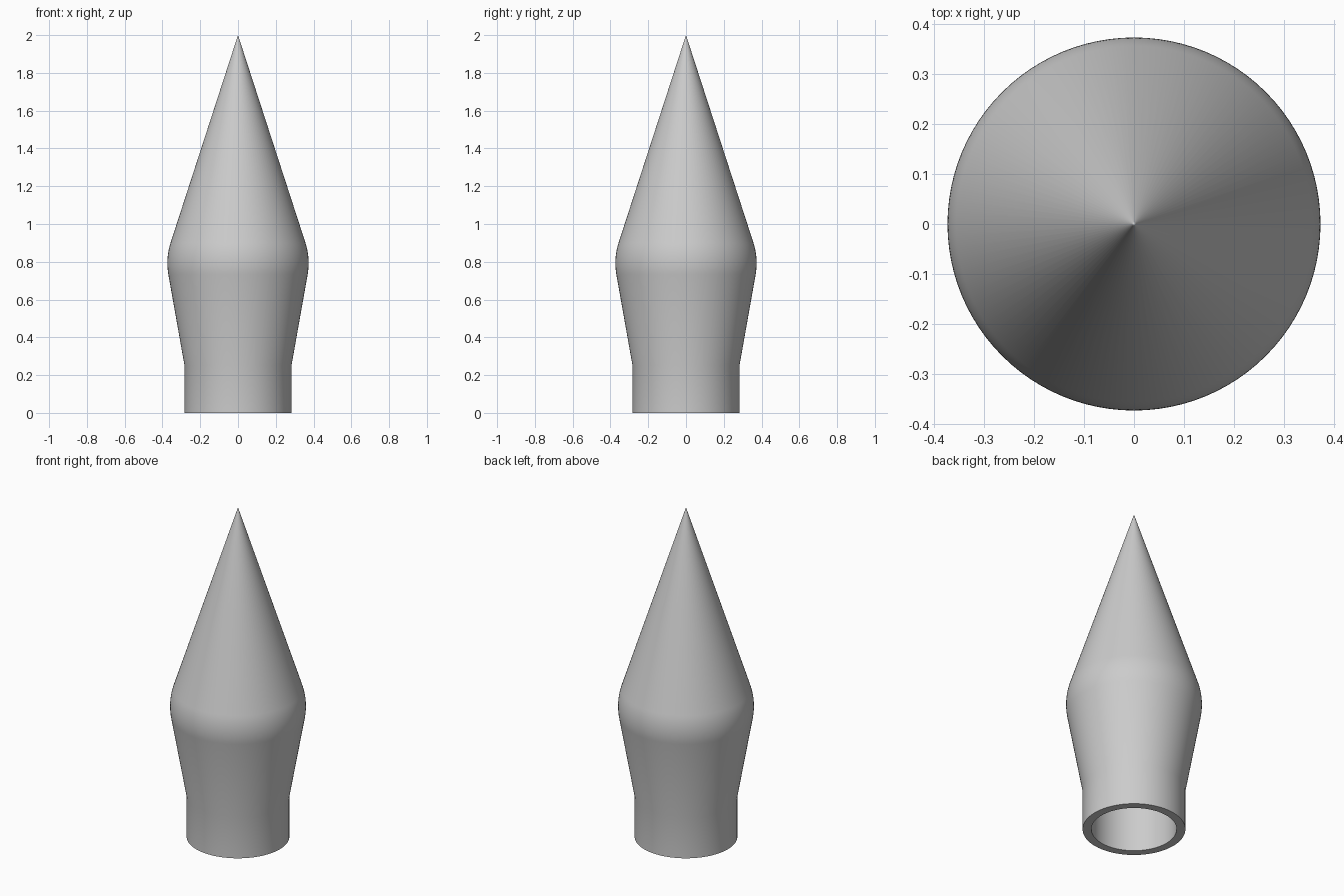
import bpy, bmesh, math

cube = bpy.data.objects.get("Cube")
if cube:
    bpy.data.objects.remove(cube, do_unlink=True)

# Plain grey material
grey = bpy.data.materials.new("plain_grey")
grey.use_nodes = True
colour = (0.6, 0.6, 0.6, 1)
grey.diffuse_color = colour
grey.node_tree.nodes["Principled BSDF"].inputs["Base Color"].default_value = colour

# Half profile (radius, height): socket bore, rim, collar, rounded shoulder, point
SHOULDER_R, SHOULDER_X, SHOULDER_Z = 0.35, 0.024, 0.793
bore = [(0, 0.7), (0.235, 0.7), (0.235, 0)]
collar = [(0.283, 0), (0.283, 0.25)]
shoulder = []
for i in range(13):
    a = math.radians(-10 + 28 * i / 12)
    shoulder.append((SHOULDER_X + SHOULDER_R * math.cos(a),
                     SHOULDER_Z + SHOULDER_R * math.sin(a)))
point = [(0.004, 1.988), (0, 2)]
profile = bore + collar + shoulder + point

# Turn the profile around the vertical axis
bm = bmesh.new()
verts = [bm.verts.new((r, 0, z)) for r, z in profile]
edges = [bm.edges.new(pair) for pair in zip(verts, verts[1:])]
bmesh.ops.spin(bm, geom=verts + edges, cent=(0, 0, 0), axis=(0, 0, 1),
               angle=math.tau, steps=96, use_duplicate=False)
bmesh.ops.remove_doubles(bm, verts=bm.verts, dist=0.00005)
bmesh.ops.recalc_face_normals(bm, faces=bm.faces)

mesh = bpy.data.meshes.new("spear_finial")
bm.to_mesh(mesh)
bm.free()
mesh.materials.append(grey)
finial = bpy.data.objects.new("spear_finial", mesh)
bpy.context.collection.objects.link(finial)

# Smooth shading with a crisp rim
bpy.ops.object.select_all(action='DESELECT')
finial.select_set(True)
bpy.context.view_layer.objects.active = finial
bpy.ops.object.shade_smooth_by_angle(angle=math.radians(30))
